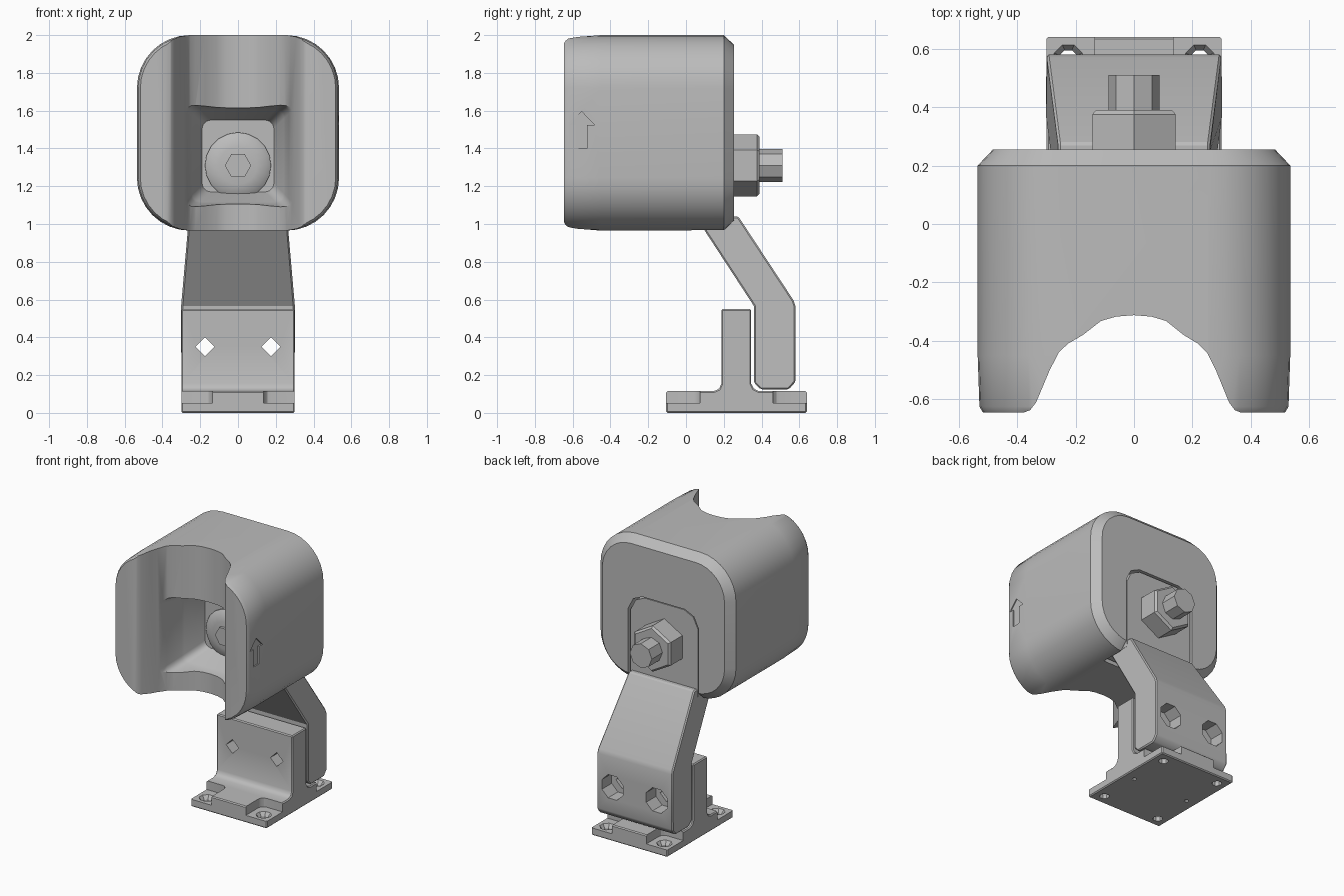
import bpy, bmesh, math
from math import pi, cos, sin

cube = bpy.data.objects.get("Cube")
if cube:
    bpy.data.objects.remove(cube, do_unlink=True)

mat = bpy.data.materials.new("plain grey")
mat.use_nodes = True
GREY = (0.5, 0.5, 0.5, 1)
mat.diffuse_color = GREY
mat.node_tree.nodes["Principled BSDF"].inputs["Base Color"].default_value = GREY


def loft(name, rings):
    """Skin a list of equal rings of points and cap both ends."""
    bm = bmesh.new()
    vs = [[bm.verts.new(p) for p in r] for r in rings]
    n = len(vs[0])
    for a, b in zip(vs, vs[1:]):
        for i in range(n):
            j = (i + 1) % n
            bm.faces.new((a[i], a[j], b[j], b[i]))
    bm.faces.new(vs[0])
    bm.faces.new(vs[-1])
    bmesh.ops.recalc_face_normals(bm, faces=bm.faces)
    me = bpy.data.meshes.new(name)
    bm.to_mesh(me)
    bm.free()
    me.materials.append(mat)
    ob = bpy.data.objects.new(name, me)
    bpy.context.collection.objects.link(ob)
    return ob


PLACE = {"x": lambda u, v, d: (d, u, v),
         "y": lambda u, v, d: (u, d, v),
         "z": lambda u, v, d: (u, v, d)}


def prism(name, pts, axis, a, b):
    return loft(name, [[PLACE[axis](u, v, d) for u, v in pts] for d in (a, b)])


def ngon(u, v, r, n, turn=0.0):
    return [(u + r * cos(2 * pi * i / n + turn), v + r * sin(2 * pi * i / n + turn)) for i in range(n)]


def lathe(name, u, v, n, axis, steps, turn=0.0):
    """Stack n-gons from (position, radius) steps."""
    return loft(name, [[PLACE[axis](p, q, d) for p, q in ngon(u, v, r, n, turn)] for d, r in steps])


def round_rect(u0, u1, v0, v1, r, seg=6):
    pts = []
    for k, (cu, cv) in enumerate([(u1 - r, v1 - r), (u0 + r, v1 - r), (u0 + r, v0 + r), (u1 - r, v0 + r)]):
        for i in range(seg + 1):
            t = (k + i / seg) * pi / 2
            pts.append((cu + r * cos(t), cv + r * sin(t)))
    return pts


def apply(ob, kind, **settings):
    m = ob.modifiers.new(kind.title(), kind)
    for key, value in settings.items():
        setattr(m, key, value)
    bpy.ops.object.select_all(action="DESELECT")
    bpy.context.view_layer.objects.active = ob
    ob.select_set(True)
    bpy.ops.object.modifier_apply(modifier=m.name)


def cut(ob, cutter):
    apply(ob, "BOOLEAN", operation="DIFFERENCE", solver="EXACT", object=cutter)
    bpy.data.objects.remove(cutter, do_unlink=True)


def bevel(ob, width, segments=1):
    apply(ob, "BEVEL", width=width, segments=segments, limit_method="ANGLE", angle_limit=0.6)


def smooth(ob, angle=32):
    bpy.ops.object.select_all(action="DESELECT")
    bpy.context.view_layer.objects.active = ob
    ob.select_set(True)
    bpy.ops.object.shade_smooth_by_angle(angle=math.radians(angle))


# Head: rounded block with a chamfered back
W, Z0, Z1 = 0.535, 0.965, 2.0
rings = []
for y, inset in [(-0.645, 0.018), (-0.625, 0.006), (-0.45, 0), (0.2, 0), (0.255, 0.052)]:
    shape = round_rect(-W + inset, W - inset, Z0 + inset, Z1 - inset, 0.28 - inset, 8)
    rings.append([(x, y, z) for x, z in shape])
head = loft("head", rings)

# Upright groove across the front
half = [(0.0, -0.312), (0.06, -0.317), (0.11, -0.332), (0.17, -0.38), (0.22, -0.41),
        (0.25, -0.44), (0.28, -0.50), (0.325, -0.61), (0.345, -0.637), (0.37, -0.647), (0.37, -0.8)]
groove = half + [(-x * 1.03, y) for x, y in reversed(half[1:])]
cut(head, prism("groove_cutter", groove, "z", 0.5, 2.5))

# Tapered square pocket in the groove
rings = []
for y, g in [(-0.6, 0.3), (-0.42, 0.27), (-0.28, 0.25), (-0.26, 0.243), (-0.10, 0.19)]:
    rings.append([(x, y, z) for x, z in round_rect(-g, g, 1.36 - g, 1.36 + g, 0.045, 3)])
cut(head, loft("pocket_cutter", rings))


# Arched slot in the back that takes the mounting plate
def arch(w, low, top, c):
    return [(-w, low), (w, low), (w, top - c), (w - c * 0.35, top - c * 0.3), (w - c, top),
            (c - w, top), (c * 0.35 - w, top - c * 0.3), (-w, top - c)]


cut(head, prism("slot_cutter", arch(0.278, 0.8, 1.59, 0.11), "y", 0.03, 0.4))

# Engraved arrow on one side
arrow = [(-0.585, 1.4), (-0.525, 1.4), (-0.525, 1.525), (-0.485, 1.525),
         (-0.552, 1.595), (-0.62, 1.525), (-0.585, 1.525)]
cut(head, prism("arrow_cutter", arrow, "x", 0.523, 0.6))
smooth(head)

# Mounting plate inside the slot
plate = prism("mounting_plate", arch(0.266, 0.985, 1.58, 0.11), "y", 0.04, 0.245)

# Bolt, nut and washer
AX = 1.31
nut = lathe("nut", 0, AX, 6, "y", [(0.24, 0.165), (0.375, 0.165), (0.39, 0.15)], pi / 2)
shaft = lathe("bolt_shaft", 0, AX, 8, "y", [(0.2, 0.087), (0.51, 0.087)])
washer = lathe("bolt_head", 0, AX, 20, "y",
               [(-0.08, 0.175), (-0.112, 0.175), (-0.13, 0.15), (-0.14, 0.1)])
socket = lathe("bolt_tip", 0, AX, 6, "y", [(-0.1, 0.07), (-0.16, 0.07)])
smooth(washer)

# Bracket: bent arm, narrower toward the head
side = [(0.36, 0.16), (0.395, 0.125), (0.545, 0.125), (0.58, 0.165), (0.58, 0.565), (0.57, 0.595),
        (0.277, 1.04), (0.25, 1.04), (0.05, 1.04), (0.36, 0.565)]


def arm_half(z):
    return 0.30 - 0.036 * max(0, z - 0.57) / 0.42


bracket = loft("bracket", [[(s * arm_half(z), y, z) for y, z in side] for s in (-1, 1)])
bevel(bracket, 0.008)

# Base: foot plate with a filleted upright
F, T = 0.115, 0.55
profile = [(-0.105, 0), (0.64, 0), (0.64, F), (0.385, F), (0.36, F + 0.012), (0.345, F + 0.04), (0.345, T),
           (0.187, T), (0.187, F + 0.04), (0.175, F + 0.012), (0.147, F), (-0.105, F)]
base = prism("base", profile, "x", -0.3, 0.3)
bevel(base, 0.007)

for s in (-1, 1):
    # Screw holes through the upright and arm
    x = 0.175 * s
    for ob in (base, bracket):
        cut(ob, prism("hole_cutter", ngon(x, 0.35, 0.05, 4), "y", 0, 0.8))
    cut(bracket, prism("counterbore_cutter", ngon(x, 0.35, 0.09, 8, pi / 8), "y", 0.47, 0.8))
    # Corner notches and countersunk holes in the foot
    u0, u1 = sorted((0.135 * s, 0.5 * s))
    for v0, v1, hole_y in [(-0.4, 0.075, -0.03), (0.46, 0.9, 0.565)]:
        cut(base, prism("notch_cutter", round_rect(u0, u1, v0, v1, 0.04, 3), "z", 0.052, 0.4))
        cut(base, lathe("sink_cutter", 0.225 * s, hole_y, 8, "z",
                        [(-0.1, 0.032), (0.025, 0.032), (0.06, 0.058)], pi / 8))
    # Small blind hole under the foot
    cut(base, prism("pin_cutter", ngon(0.22 * s, 0.265, 0.016, 6), "z", -0.1, 0.08))

smooth(bracket, 25)
smooth(base, 30)
